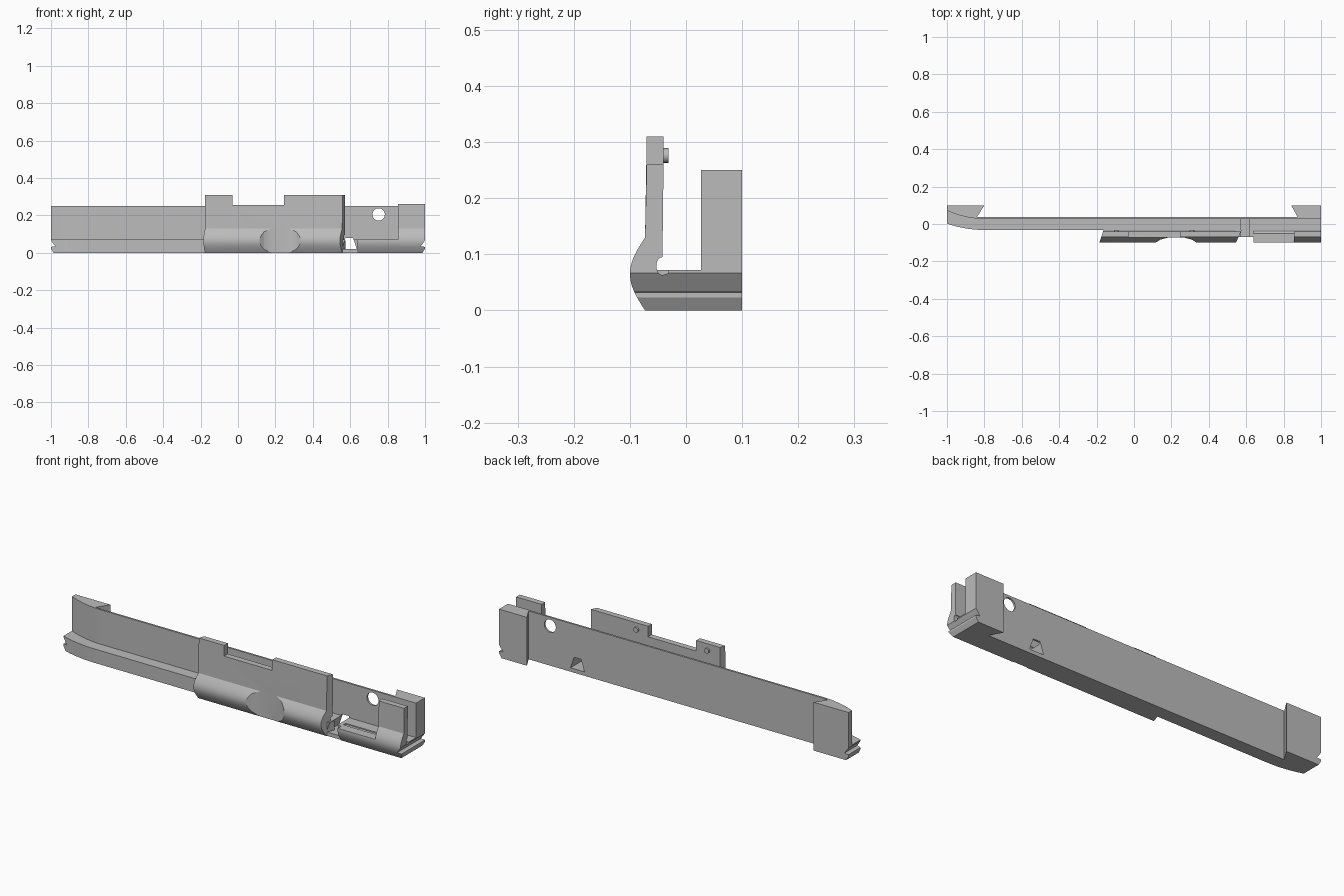
import bpy, bmesh, math
from mathutils import Vector

cube = bpy.data.objects.get("Cube")
if cube:
    bpy.data.objects.remove(cube, do_unlink=True)

grey = bpy.data.materials.new("plain grey")
grey.use_nodes = True
grey.diffuse_color = (0.5, 0.5, 0.5, 1)
grey.node_tree.nodes["Principled BSDF"].inputs["Base Color"].default_value = (0.5, 0.5, 0.5, 1)


def prism(name, points, axis, start, end):
    """Extrude a flat outline along x, y or z."""
    place = {"x": lambda a, b, c: (c, a, b),
             "y": lambda a, b, c: (a, c, b),
             "z": lambda a, b, c: (a, b, c)}[axis]
    bm = bmesh.new()
    face = bm.faces.new([bm.verts.new(place(a, b, start)) for a, b in points])
    top = bmesh.ops.extrude_face_region(bm, geom=[face])["geom"]
    shift = Vector(place(0, 0, end - start))
    bmesh.ops.translate(bm, vec=shift, verts=[v for v in top if isinstance(v, bmesh.types.BMVert)])
    bmesh.ops.recalc_face_normals(bm, faces=bm.faces)
    mesh = bpy.data.meshes.new(name)
    bm.to_mesh(mesh)
    bm.free()
    mesh.materials.append(grey)
    obj = bpy.data.objects.new(name, mesh)
    bpy.context.collection.objects.link(obj)
    return obj


def cut(targets, cutter):
    """Subtract a cutter from each target, then discard it."""
    cutter.hide_render = True
    for obj in targets:
        mod = obj.modifiers.new("cut", "BOOLEAN")
        mod.operation, mod.solver, mod.object = "DIFFERENCE", "EXACT", cutter
        bpy.context.view_layer.objects.active = obj
        bpy.ops.object.modifier_apply(modifier=mod.name)
    bpy.data.objects.remove(cutter, do_unlink=True)


def box(x0, x1, z0, z1):
    return [(x0, z0), (x1, z0), (x1, z1), (x0, z1)]


def circle(x, z, r, n=32):
    return [(x + r * math.cos(i * math.tau / n), z + r * math.sin(i * math.tau / n)) for i in range(n)]


def bend(y, rise, n=8):
    """Left end of a rail line, sweeping back towards the tip."""
    return [(-0.8 - 0.2 * i / n, y + rise * (i / n) ** 2) for i in range(n + 1)]


# Thin back wall with a thick block at each end
back_wall = prism("back_wall", [
    (-1, 0.1), (-0.8, 0.1), (-0.84, 0.037), (0.875, 0.037), (0.84, 0.1), (1, 0.1), (1, 0.027)
] + bend(0.027, 0.045), "z", 0, 0.25)

# Low floor rail in front of the wall
floor_rail = prism("floor_rail", [(1, -0.032), (1, 0.027)] + bend(0.027, 0.045)
                   + bend(-0.032, 0.034)[::-1], "z", 0, 0.072)


def flange_profile(top):
    """Bulged lower body rising to an upright plate, with a round inner groove."""
    bulge = [(-0.073 - 0.027 * math.sin(math.pi * t / 12), 0.13 * t / 12) for t in range(13)]
    groove = [(-0.042 + 0.011 * math.cos(a), 0.079 + 0.016 * math.sin(a))
              for a in [math.radians(90 + 22.5 * i) for i in range(9)]]
    return bulge + [(-0.07, top), (-0.04, top)] + groove + [(-0.032, 0.066), (-0.032, 0)]


# Central front flange with slanted ends
front_flange = prism("front_flange", flange_profile(0.31), "x", -0.185, 0.545)
for v in front_flange.data.vertices:
    v.co.x += (v.co.y + 0.1) * (0.33 if v.co.x < 0 else 0.45)
cut([front_flange], prism("top_notch", box(-0.03, 0.245, 0.255, 0.4), "y", -0.2, 0.1))
cut([front_flange], prism("thumb_scallop", [
    (0.09, -0.12), (0.115, -0.1), (0.14, -0.084), (0.18, -0.073),
    (0.27, -0.073), (0.31, -0.084), (0.335, -0.1), (0.36, -0.12)], "z", -0.1, 0.15))

# Right end flange, cut low beside its upright plate
end_flange = prism("end_flange", flange_profile(0.26), "x", 0.64, 1)
cut([end_flange], prism("window", box(0.5, 0.855, 0.072, 0.4), "y", -0.2, 0.1))
gap_floor = prism("gap_floor", [(-0.07, 0), (-0.07, 0.072), (-0.032, 0.072), (-0.032, 0)], "x", 0.54, 0.64)

# Round hole in the wall and tapered slot through the floor
cut([back_wall], prism("round_hole", circle(0.752, 0.205, 0.033), "y", -0.1, 0.2))
cut([back_wall, floor_rail, gap_floor], prism("slot", [
    (0.555, 0.02), (0.635, 0.02), (0.615, 0.08), (0.575, 0.08)], "y", -0.2, 0.2))

# Grooved and undercut tips
for side in (-1, 1):
    parts = [back_wall, floor_rail] + ([end_flange] if side > 0 else [])
    for outline in ([(1.02, 0.095), (0.977, 0.034), (1.02, 0.03)],
                    [(1.02, 0.055), (0.983, -0.005), (1.02, -0.005)]):
        cut(parts, prism("tip_groove", [(side * x, z) for x, z in outline], "y", -0.2, 0.2))

# Small pegs on the inside of the upright plates
pegs = [prism("peg", circle(x, 0.276, 0.013, 16), "y", -0.045, -0.031) for x in (-0.095, 0.31)]

for obj in [back_wall, floor_rail, front_flange, end_flange, gap_floor] + pegs:
    bpy.ops.object.select_all(action="DESELECT")
    obj.select_set(True)
    bpy.context.view_layer.objects.active = obj
    bpy.ops.object.shade_smooth_by_angle(angle=math.radians(25))
